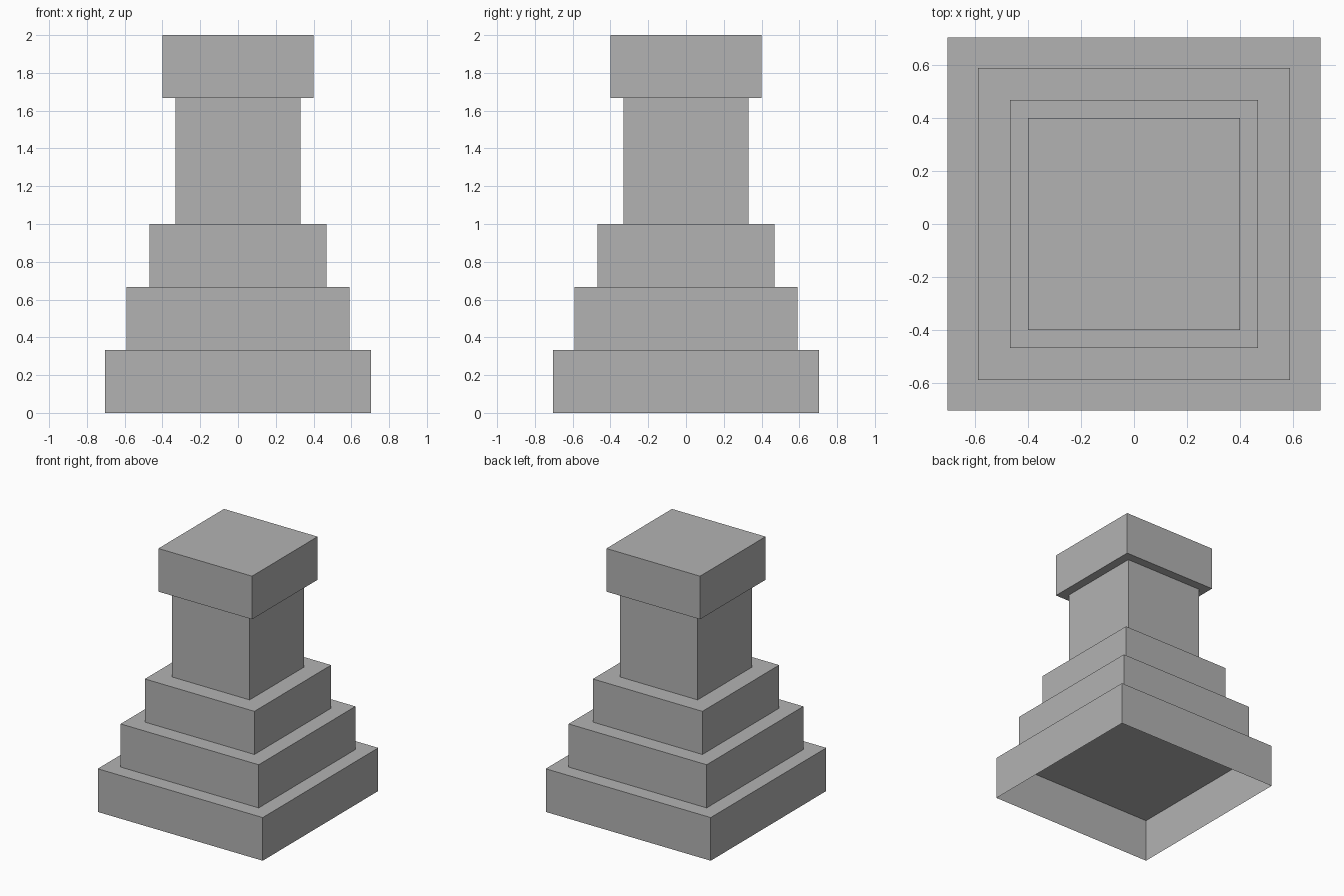
import bpy
import bmesh
from mathutils import Matrix

default_cube = bpy.data.objects.get("Cube")
if default_cube:
    bpy.data.objects.remove(default_cube, do_unlink=True)

# Single stone colour
GREY = (0.45, 0.45, 0.45, 1.0)
stone = bpy.data.materials.new("stone_grey")
stone.use_nodes = True
stone.diffuse_color = GREY
stone.node_tree.nodes["Principled BSDF"].inputs["Base Color"].default_value = GREY


def block(name, half_width, bottom, top, open_below=True):
    """Square block; open_below leaves out the underside."""
    bm = bmesh.new()
    bmesh.ops.create_cube(bm, size=1.0)
    width = 2 * half_width
    bm.transform(Matrix.Translation((0, 0, (bottom + top) / 2))
                 @ Matrix.Diagonal((width, width, top - bottom, 1)))
    if open_below:
        underside = [f for f in bm.faces if f.normal.z < -0.5]
        bmesh.ops.delete(bm, geom=underside, context='FACES_ONLY')
    mesh = bpy.data.meshes.new(name)
    bm.to_mesh(mesh)
    bm.free()
    mesh.materials.append(stone)
    obj = bpy.data.objects.new(name, mesh)
    bpy.context.collection.objects.link(obj)
    return obj


# Stepped hollow base
step = 1 / 3
for i, (name, half_width) in enumerate([("base_step_lower", 0.705),
                                        ("base_step_middle", 0.59),
                                        ("base_step_upper", 0.468)]):
    block(name, half_width, i * step, (i + 1) * step)

# Shaft and overhanging cap
block("shaft", 0.332, 1.0, 5 * step)
block("cap", 0.4, 5 * step, 2.0, open_below=False)
